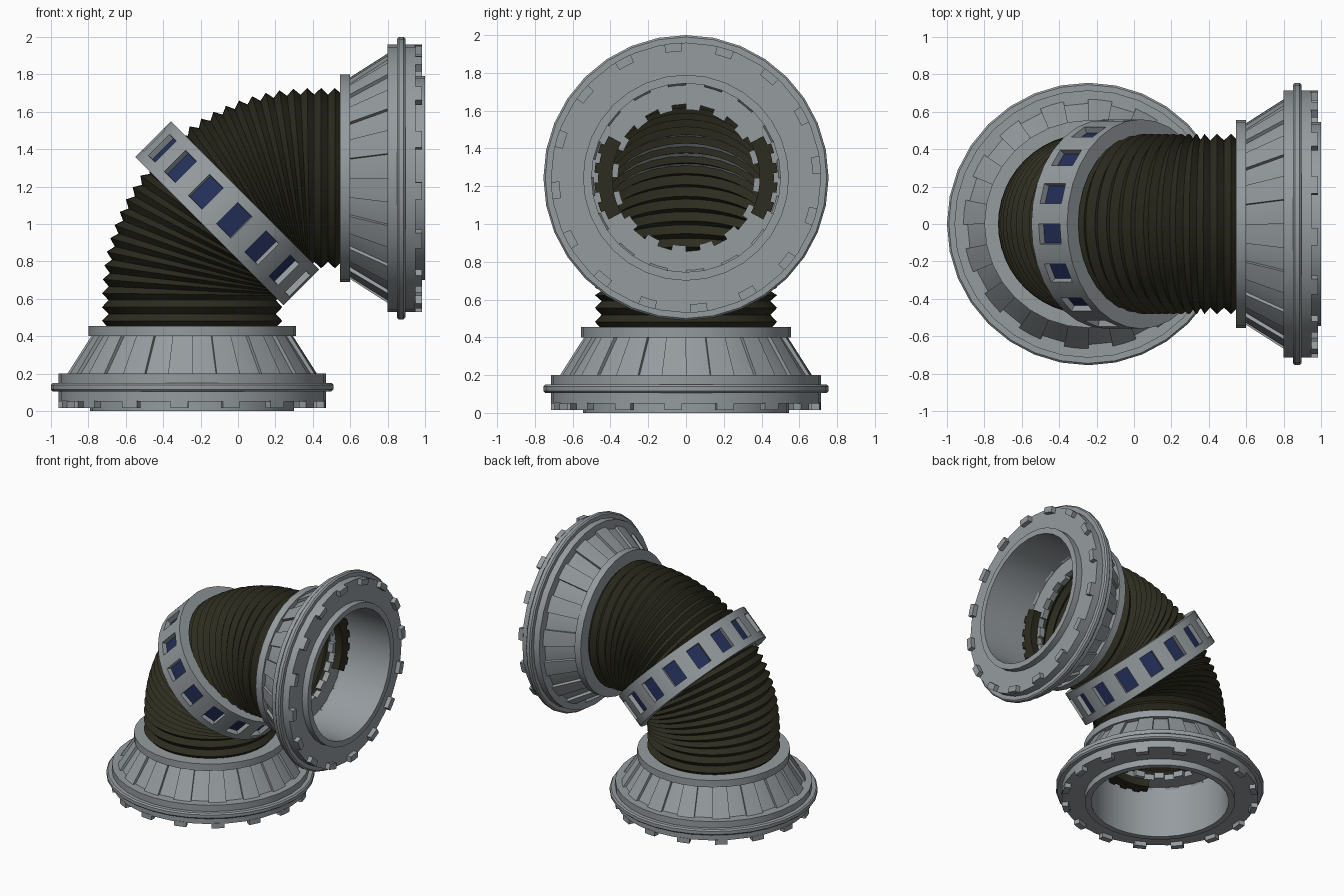
import bpy, bmesh
from math import sin, cos, pi, radians
from mathutils import Matrix, Vector

if "Cube" in bpy.data.objects:
    bpy.data.objects.remove(bpy.data.objects["Cube"])

SEG = 32
PITCH = 2 * pi / 16


def material(name, rgb):
    m = bpy.data.materials.new(name)
    m.use_nodes = True
    m.diffuse_color = (*rgb, 1)
    b = m.node_tree.nodes["Principled BSDF"]
    b.inputs["Base Color"].default_value = (*rgb, 1)
    b.inputs["Roughness"].default_value = 0.6
    return m


GREY = material("steel grey", (0.30, 0.33, 0.345))
RUBBER = material("dark olive rubber", (0.026, 0.025, 0.014))
BLUE = material("navy blue", (0.018, 0.028, 0.10))


def finish(bm, name, mats, matrix, smooth=True):
    bmesh.ops.recalc_face_normals(bm, faces=bm.faces)
    mesh = bpy.data.meshes.new(name)
    bm.to_mesh(mesh)
    bm.free()
    for m in mats:
        mesh.materials.append(m)
    ob = bpy.data.objects.new(name, mesh)
    bpy.context.collection.objects.link(ob)
    ob.matrix_world = matrix
    if smooth:
        bpy.ops.object.select_all(action='DESELECT')
        ob.select_set(True)
        bpy.context.view_layer.objects.active = ob
        bpy.ops.object.shade_smooth_by_angle(angle=radians(25))
    return ob


def skin(bm, rings, closed):
    """Join rings of vertices; returns rows of faces."""
    rows = []
    pairs = list(zip(rings, rings[1:]))
    if closed:
        pairs.append((rings[-1], rings[0]))
    for a, b in pairs:
        n = len(a)
        rows.append([bm.faces.new((a[i], a[(i + 1) % n], b[(i + 1) % n], b[i]))
                     for i in range(n)])
    return rows


def revolve(bm, profile, start=0.0):
    """Closed (radius, z) profile turned about local z."""
    rings = [[bm.verts.new((r * cos(start + i * 2 * pi / SEG),
                            r * sin(start + i * 2 * pi / SEG), z))
              for i in range(SEG)] for r, z in profile]
    return skin(bm, rings, True)


def sector(bm, low, high, angle, width):
    """Curved block; low and high are (inner radius, outer radius, z)."""
    sides = []
    for a in (angle - width / 2, angle, angle + width / 2):
        pts = [(low[0], low[2]), (low[1], low[2]), (high[1], high[2]), (high[0], high[2])]
        sides.append([bm.verts.new((r * cos(a), r * sin(a), z)) for r, z in pts])
    skin(bm, sides, False)
    bm.faces.new(sides[0])
    bm.faces.new(sides[-1])


PHASE = radians(264.5)


def build_flange(side, matrix):
    # hollow body with lip, rim bead, cone and collar
    bm = bmesh.new()
    revolve(bm, [(.5, 0), (.545, 0), (.545, .05), (.715, .05), (.715, .105),
                 (.745, .105), (.755, .115), (.755, .14), (.745, .15), (.715, .15),
                 (.715, .2), (.645, .2), (.515, .4), (.555, .4), (.555, .455),
                 (.39, .455), (.39, .41), (.5, .41)])
    finish(bm, side + "_flange", [GREY], matrix)

    # raised cone slats, rim lugs and inner crown teeth
    slats, lugs, crown = bmesh.new(), bmesh.new(), bmesh.new()
    for i in range(16):
        a = PHASE + i * PITCH
        sector(slats, (.62, .668, .198), (.49, .538, .402), a, PITCH / 2)
        sector(lugs, (.67, .715, .015), (.67, .715, .055), a, .13)
        sector(crown, (.36, .4, .41), (.36, .4, .455), a + PITCH / 2, PITCH / 2)
    finish(slats, side + "_cone_slats", [GREY], matrix)
    finish(lugs, side + "_rim_lugs", [GREY], matrix)
    finish(crown, side + "_crown_teeth", [GREY], matrix)

    # rubber tabs folded inside the bore
    tabs = bmesh.new()
    for centre in (pi / 2, -pi / 2):
        for k in range(-4, 5):
            out = .485 if k % 2 else .465
            sector(tabs, (.39, out, .35), (.39, out, .42), centre + k * .11, .11)
    finish(tabs, side + "_inner_rubber_tabs", [RUBBER], matrix, False)


LOWER = Matrix.Translation((-.245, 0, 0))
UPPER = Matrix.Translation((1, 0, 1.245)) @ Matrix.Rotation(radians(-90), 4, 'Y')
build_flange("lower", LOWER)
build_flange("upper", UPPER)

# bellows: ribbed tube along straight, quarter bend, straight
BEND = .63
STRAIGHT = .17
PIVOT = Vector((.385, 0, .615))
RIBS = 28
OUTER_ARC = (BEND + .47) * pi / 2
TOTAL = OUTER_ARC + 2 * STRAIGHT


def path_frame(s):
    """Point and outward direction at distance s, measured on the outside."""
    t = min(max((s - STRAIGHT) / OUTER_ARC, 0), 1) * pi / 2
    out = Vector((-cos(t), 0, sin(t)))
    along = Vector((sin(t), 0, cos(t)))
    extra = min(s - STRAIGHT, 0) + max(s - STRAIGHT - OUTER_ARC, 0)
    return PIVOT + out * BEND + along * extra, out


bm = bmesh.new()
rings = []
for k in range(2 * RIBS + 1):
    centre, out = path_frame(TOTAL * k / (2 * RIBS))
    r = .482 if k % 2 else .447
    rings.append([bm.verts.new(centre + out * (r * cos(i * pi / 24))
                               + Vector((0, r * sin(i * pi / 24), 0)))
                  for i in range(48)])
skin(bm, rings, False)
finish(bm, "bellows", [RUBBER], Matrix.Identity(4))

# tilted middle ring with recessed windows
bm = bmesh.new()
rows = revolve(bm, [(.475, -.135), (.56, -.135), (.56, -.08), (.56, .08),
                    (.56, .135), (.475, .135)],
               radians(275.5) - PITCH / 4)
panes = rows[2][::2]
bmesh.ops.recalc_face_normals(bm, faces=bm.faces)
bmesh.ops.inset_individual(bm, faces=panes, thickness=.003, depth=-.035)
for f in panes:
    f.material_index = 1
finish(bm, "middle_ring", [GREY, BLUE],
       Matrix.Translation((-.0575, 0, 1.0575)) @ Matrix.Rotation(radians(45), 4, 'Y'))
